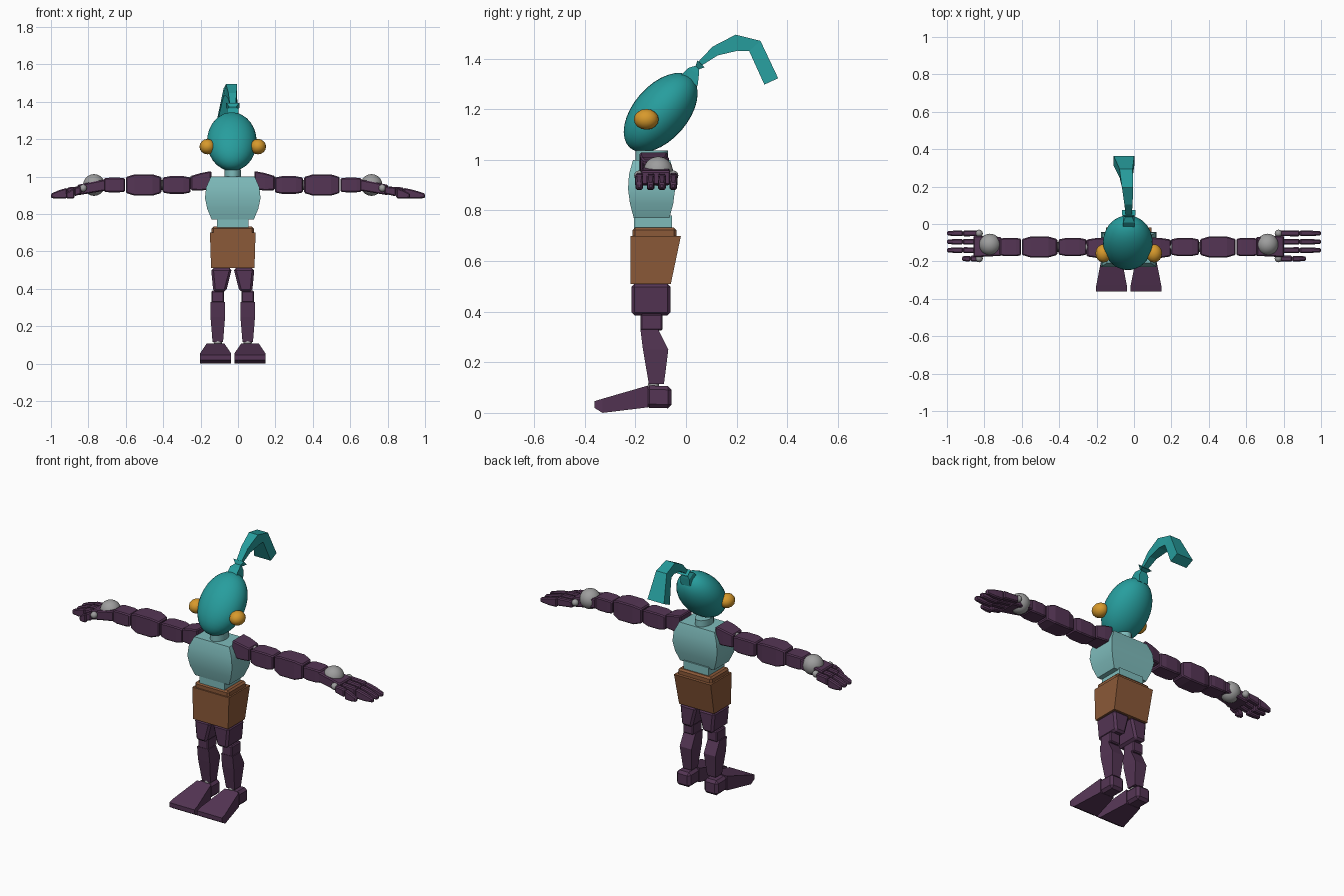
import bpy, bmesh, math
from mathutils import Matrix, Vector

if "Cube" in bpy.data.objects:
    bpy.data.objects.remove(bpy.data.objects["Cube"])

CENTRE = -.028  # x of the body's centre line
ARM_Y, ARM_Z = -.123, .955


def material(name, *rgb):
    mat = bpy.data.materials.new(name)
    mat.use_nodes = True
    mat.diffuse_color = (*rgb, 1)
    shader = next(n for n in mat.node_tree.nodes if n.type == "BSDF_PRINCIPLED")
    shader.inputs["Base Color"].default_value = (*rgb, 1)
    return mat


TEAL = material("teal", .02, .34, .34)
PALE = material("pale teal", .21, .5, .5)
BROWN = material("brown", .26, .1, .04)
PLUM = material("plum", .09, .036, .09)
AMBER = material("amber", .68, .32, .025)
GREY = material("grey", .34, .34, .34)


def finish(name, bm, mat, smooth=False, bevel=0):
    bmesh.ops.recalc_face_normals(bm, faces=bm.faces)
    mesh = bpy.data.meshes.new(name)
    bm.to_mesh(mesh)
    bm.free()
    mesh.materials.append(mat)
    part = bpy.data.objects.new(name, mesh)
    bpy.context.collection.objects.link(part)
    if bevel:
        modifier = part.modifiers.new("bevel", "BEVEL")
        modifier.width, modifier.segments = bevel, 1
    if smooth:
        bpy.ops.object.select_all(action="DESELECT")
        part.select_set(True)
        bpy.context.view_layer.objects.active = part
        bpy.ops.object.shade_smooth_by_angle(angle=math.radians(50))


def skin(name, rings, mat, **options):
    """Join four-cornered rings into a closed solid."""
    bm = bmesh.new()
    loops = [[bm.verts.new(point) for point in ring] for ring in rings]
    for low, high in zip(loops, loops[1:]):
        for i in range(4):
            bm.faces.new((low[i - 1], low[i], high[i], high[i - 1]))
    bm.faces.new(loops[0])
    bm.faces.new(loops[-1])
    finish(name, bm, mat, **options)


def block(name, mat, start, end, half, end_half=None, profile=(1, 1), side=1, **options):
    """Boxy piece from start to end; profile scales evenly spaced sections."""
    start, end = Vector(start), Vector(end)
    half = Vector(half)
    end_half = Vector(end_half or half)
    length = end - start
    along = max(range(3), key=lambda axis: abs(length[axis]))
    across, up = [axis for axis in range(3) if axis != along]
    rings = []
    for i, scale in enumerate(profile):
        t = i / (len(profile) - 1)
        size = half.lerp(end_half, t) * scale
        ring = []
        for a, b in ((-1, -1), (1, -1), (1, 1), (-1, 1)):
            point = start.lerp(end, t)
            point[across] += a * size.x
            point[up] += b * size.y
            point.x = CENTRE + side * point.x
            ring.append(point)
        rings.append(ring)
    skin(name, rings, mat, **options)


def ribbon(name, mat, path, lean):
    """Bent strip through (y, z, half thickness, half width) points."""
    centres = [Vector((0, y, z)) for y, z, thick, width in path]
    rings = []
    for i, (y, z, thick, width) in enumerate(path):
        before, after = centres[max(i - 1, 0)], centres[min(i + 1, len(path) - 1)]
        way = (after - before).normalized()
        normal = Vector((0, -way.z, way.y)) * thick
        middle = centres[i] + Vector((CENTRE - lean * i * i, 0, 0))
        sideways = Vector((width, 0, 0))
        rings.append([middle - normal - sideways, middle - normal + sideways,
                      middle + normal + sideways, middle + normal - sideways])
    skin(name, rings, mat)


def ball(name, mat, location, radii, tilt=0, segments=16):
    x, y, z = location
    bm = bmesh.new()
    bmesh.ops.create_uvsphere(bm, u_segments=segments, v_segments=segments // 2, radius=1)
    place = (Matrix.Translation((CENTRE + x, y, z))
             @ Matrix.Rotation(math.radians(tilt), 4, "X") @ Matrix.Diagonal((*radii, 1)))
    bmesh.ops.transform(bm, matrix=place, verts=bm.verts)
    finish(name, bm, mat, smooth=True)


def joint(name, location, radius, segments=16):
    ball(name, GREY, location, (radius, radius, radius), segments=segments)


# Head and hair
ball("head", TEAL, (-.005, -.1, 1.187), (.133, .108, .185), tilt=-41, segments=32)
ribbon("hair_tie", TEAL, [(.01, 1.31, .04, .03), (.03, 1.35, .025, .03),
                          (.045, 1.365, .01, .018), (.06, 1.38, .02, .035)], lean=0)
ribbon("ponytail", TEAL, [(.055, 1.38, .01, .016), (.115, 1.43, .02, .022),
                          (.2, 1.463, .032, .03), (.272, 1.45, .03, .035),
                          (.337, 1.31, .03, .055)], lean=.0016)

# Neck
bm = bmesh.new()
bmesh.ops.create_cone(bm, cap_ends=True, segments=16, radius1=1, radius2=1, depth=1)
place = Matrix.Translation((CENTRE, -.135, 1)) @ Matrix.Diagonal((.045, .064, .075, 1))
bmesh.ops.transform(bm, matrix=place, verts=bm.verts)
finish("neck", bm, PALE, smooth=True)

# Torso
block("chest", PALE, (0, -.136, .77), (0, -.136, 1), (.15, .094),
      profile=(.75, .91, .99, .95, .78), smooth=True)
block("waist", PALE, (0, -.13, .72), (0, -.13, .78), (.083, .075))
block("hips", BROWN, (0, -.14, .51), (0, -.12, .7), (.116, .08), (.122, .1))
block("hip_rim", BROWN, (0, -.125, .69), (0, -.125, .732), (.113, .087), bevel=.01)

for side, label in ((1, "left_"), (-1, "right_")):
    def piece(name, *shape, bevel=.006, **options):
        block(label + name, PLUM, *shape, side=side, bevel=bevel, **options)

    # Face side
    ball(label + "eye", AMBER, (side * .135, -.157, 1.16), (.043, .049, .041))

    # Leg
    piece("thigh", (.06, -.138, .51), (.07, -.138, .385), (.056, .077), (.034, .077), bevel=.012)
    piece("knee", (.08, -.136, .39), (.08, -.136, .325), (.034, .044))
    piece("calf", (.08, -.145, .33), (.08, -.12, .25), (.038, .035), (.039, .05), bevel=0)
    piece("shin", (.08, -.12, .25), (.08, -.117, .115), (.039, .05), (.028, .03), bevel=0)
    joint(label + "ankle", (side * .08, -.128, .112), .022)

    # Foot
    piece("heel", (.092, -.16, .064), (.092, -.057, .062), (.046, .044), bevel=.015)
    piece("instep", (.092, -.15, .065), (.092, -.33, .028), (.047, .043), (.082, .028), bevel=0)
    piece("toe", (.092, -.33, .028), (.092, -.362, .033), (.082, .028), (.083, .013), bevel=0)

    # Arm: pieces pinched at their ends, with joints between
    piece("shoulder", (.115, -.128, .98), (.225, -.128, .965), (.056, .05), (.045, .038),
          profile=(1, 1.06, 1))
    joint(label + "shoulder_joint", (side * .215, ARM_Y, .975), .028)
    joint(label + "elbow", (side * .378, ARM_Y, ARM_Z), .026)
    for name, near, far, half, pinch in (("upper_arm", .225, .375, (.048, .047), .85),
                                         ("forearm", .382, .572, (.056, .057), .75),
                                         ("wrist", .575, .69, (.049, .039), .9)):
        piece(name, (near, ARM_Y, ARM_Z), (far, ARM_Y, ARM_Z), half,
              profile=(pinch, 1, 1, 1, pinch))
    joint(label + "wrist_ball", (side * .742, -.11, ARM_Z), .058, segments=32)

    # Hand: palm, three long fingers and a short outer one
    piece("palm", (.68, -.12, .955), (.83, -.12, .928), (.05, .03), (.058, .028))
    reach = 1 + CENTRE * -side
    for i in range(4):
        y = -.05 - .045 * i
        tip = reach - (.08 if i == 3 else 0)
        middle = (.8 + tip) / 2
        joint(f"{label}knuckle_{i}", (side * .8, y, .938), .02, segments=12)
        piece(f"finger_base_{i}", (.81, y, .928), (middle, y, .918), (.015, .02), (.016, .024))
        piece(f"fingertip_{i}", (middle, y, .912), (tip, y, .897), (.015, .028), (.011, .012),
              profile=(1, 1.15, 1))
